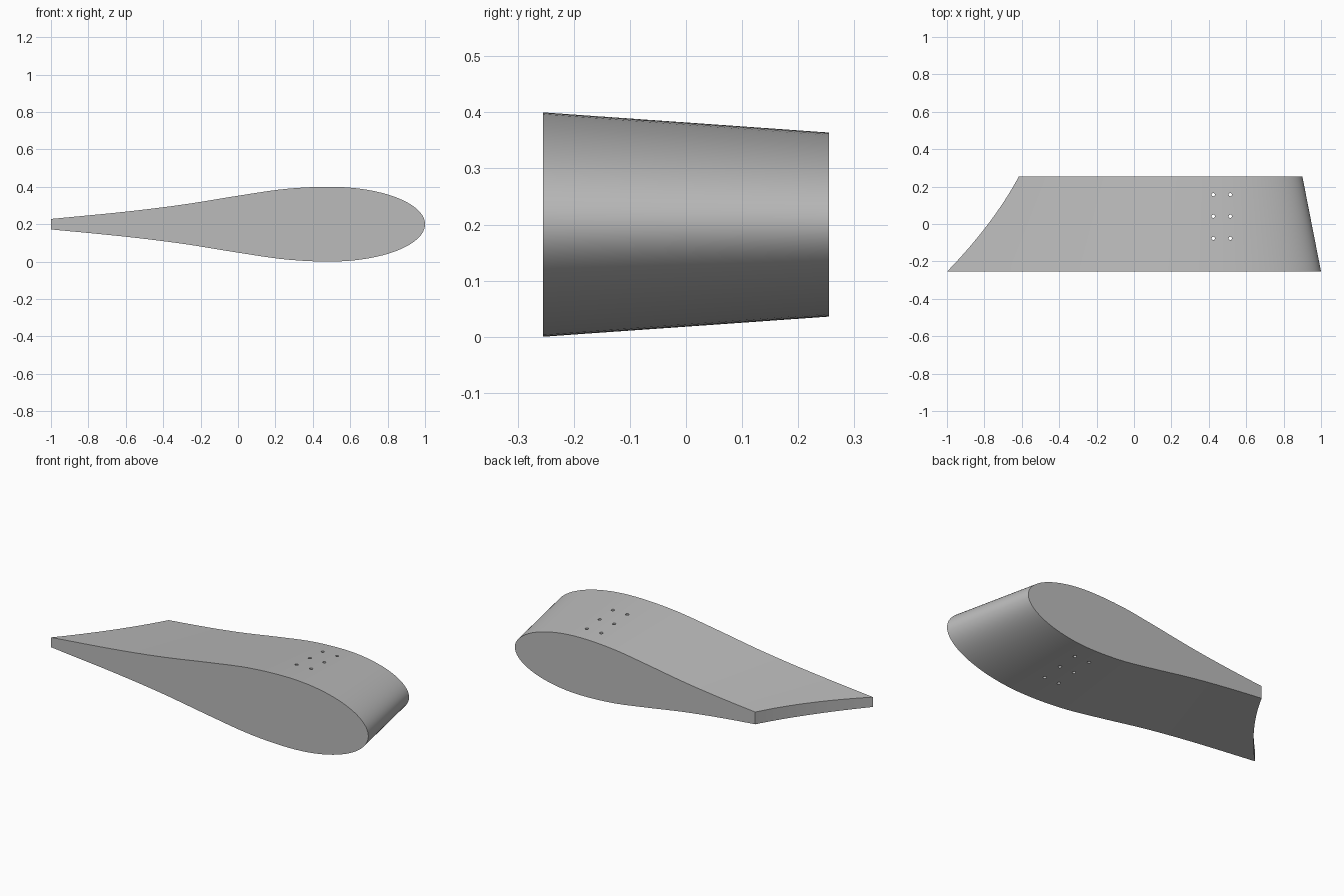
import bpy, bmesh, math
from mathutils import Matrix

cube = bpy.data.objects.get("Cube")
if cube:
    bpy.data.objects.remove(cube, do_unlink=True)

grey = bpy.data.materials.new("plain_grey")
grey.use_nodes = True
colour = (0.5, 0.5, 0.5, 1)
grey.diffuse_color = colour
grey.node_tree.nodes["Principled BSDF"].inputs["Base Color"].default_value = colour

HALF_SPAN = 0.255
MID_Z = 0.2
CREST = 0.49          # x of greatest thickness at the large end
STEPS, SECTIONS = 48, 20
TAIL = [(-1, .028), (-.6, .067), (-.3, .104), (0, .152), (.25, .188), (CREST, .2)]


def half_thickness(x):
    """Elliptical nose, then a smooth curve through the tail stations."""
    if x >= CREST:
        q = (x - CREST) / (1 - CREST)
        return 0.2 * math.sqrt(max(0, 1 - q * q))
    x = max(x, -1)

    def slope(i):
        if i == len(TAIL) - 1:
            return 0
        a, b = TAIL[max(i - 1, 0)], TAIL[i + 1]
        return (b[1] - a[1]) / (b[0] - a[0])

    i = max(k for k in range(len(TAIL) - 1) if TAIL[k][0] <= x)
    (x0, h0), (x1, h1) = TAIL[i], TAIL[i + 1]
    d = x1 - x0
    t = (x - x0) / d
    blend = t * t * (3 - 2 * t)
    return (h0 + (h1 - h0) * blend + d * slope(i) * t * (1 - t) ** 2
            - d * slope(i + 1) * t * t * (1 - t))


def section(bm, f):
    """One airfoil loop; f runs 0 to 1 from the large to the small end."""
    y = -HALF_SPAN + 2 * HALF_SPAN * f
    scale = 1 - 0.18 * f
    nose = 1 - 0.1 * f
    tail = -1 + 0.385 * f + 0.11 * f * (1 - f)   # curved trailing cut
    loop = []
    for k in range(-STEPS, STEPS + 1):
        t = k / STEPS
        u = (nose - tail) * t * t
        z = math.copysign(half_thickness(1 - u / scale) * scale, t) if k else 0
        loop.append(bm.verts.new((nose - u, y, MID_Z + z)))
    return loop


def make_object(name, bm):
    bmesh.ops.recalc_face_normals(bm, faces=bm.faces)
    mesh = bpy.data.meshes.new(name)
    bm.to_mesh(mesh)
    bm.free()
    mesh.materials.append(grey)
    obj = bpy.data.objects.new(name, mesh)
    bpy.context.collection.objects.link(obj)
    return obj


# Tapered fin body with flat ends
bm = bmesh.new()
loops = [section(bm, i / SECTIONS) for i in range(SECTIONS + 1)]
for a, b in zip(loops, loops[1:]):
    for k in range(len(a)):
        n = (k + 1) % len(a)
        bm.faces.new((a[k], a[n], b[n], b[k]))
bm.faces.new(loops[0])
bm.faces.new(loops[-1])
fin = make_object("fin_body", bm)

# Two rows of small through holes
bm = bmesh.new()
for x in (0.424, 0.515):
    for y in (-0.077, 0.041, 0.157):
        bmesh.ops.create_cone(bm, cap_ends=True, segments=16, radius1=0.009,
                              radius2=0.009, depth=1,
                              matrix=Matrix.Translation((x, y, MID_Z)))
cutter = make_object("hole_cutter", bm)
cutter.hide_render = True

holes = fin.modifiers.new("holes", "BOOLEAN")
holes.operation = "DIFFERENCE"
holes.solver = "EXACT"
holes.object = cutter
bpy.ops.object.select_all(action="DESELECT")
fin.select_set(True)
bpy.context.view_layer.objects.active = fin
bpy.ops.object.modifier_apply(modifier="holes")
bpy.data.objects.remove(cutter, do_unlink=True)
bpy.ops.object.shade_smooth_by_angle(angle=math.radians(35))
